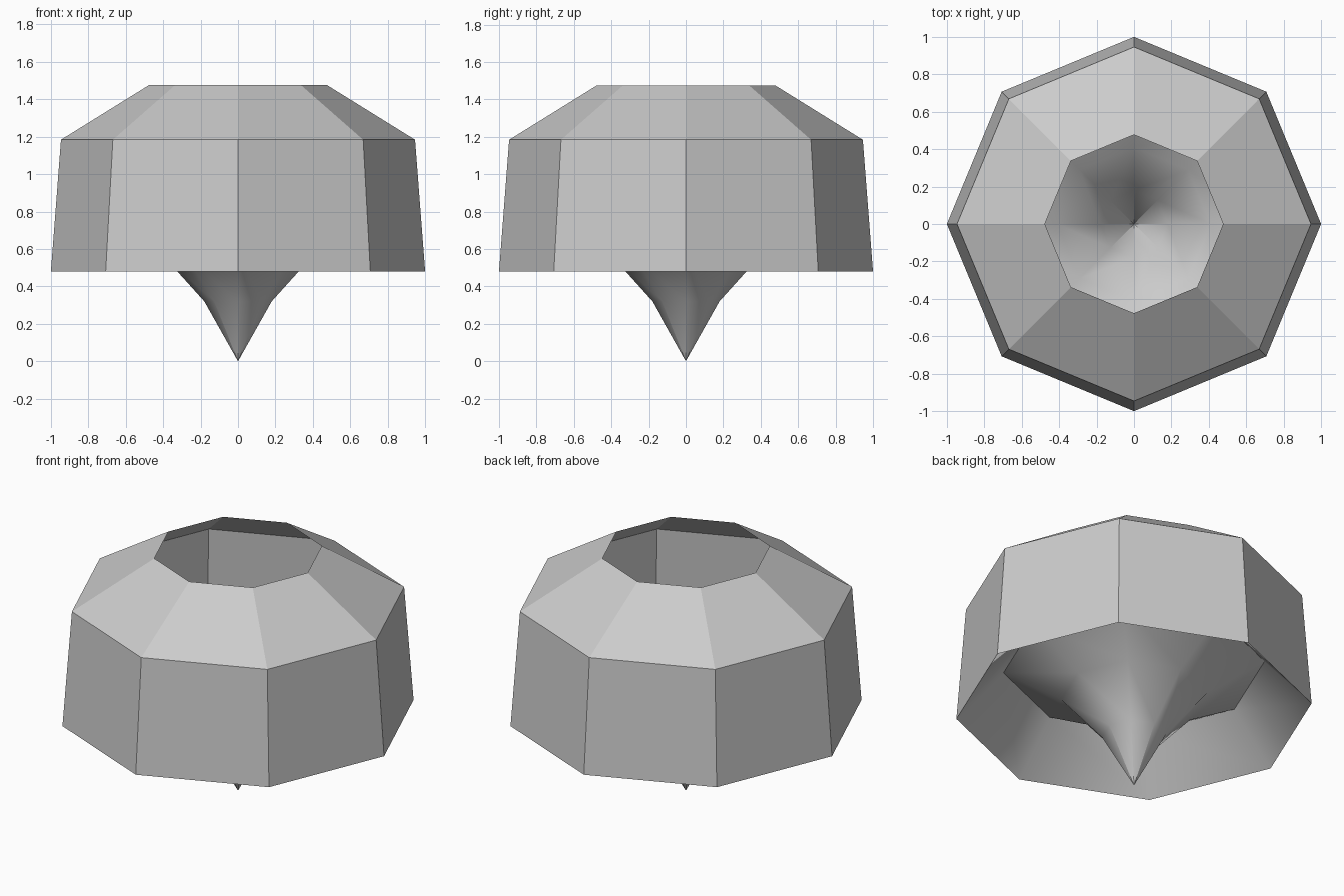
import bpy
import bmesh
import math

SIDES = 8

cube = bpy.data.objects.get("Cube")
if cube:
    bpy.data.objects.remove(cube, do_unlink=True)

# One plain grey for the whole shell
grey = bpy.data.materials.new("light_grey")
grey.use_nodes = True
colour = (0.6, 0.6, 0.6, 1)
grey.diffuse_color = colour
grey.node_tree.nodes["Principled BSDF"].inputs["Base Color"].default_value = colour

# Thin shell profile (radius, height): open top rim, roof, outer wall,
# then the hollow underside and the pointed funnel
profile = [(0.477, 1.475), (0.946, 1.184), (1.0, 0.48),
           (0.735, 0.765), (0.41, 0.575), (0.18, 0.32)]
OUTER_BANDS = 2

bm = bmesh.new()
rings = []
for radius, height in profile:
    angles = [math.tau * i / SIDES for i in range(SIDES)]
    rings.append([bm.verts.new((radius * math.cos(a), radius * math.sin(a), height))
                  for a in angles])
tip = bm.verts.new((0, 0, 0))

outer_faces = []
for band, (upper, lower) in enumerate(zip(rings, rings[1:])):
    for i in range(SIDES):
        j = (i + 1) % SIDES
        face = bm.faces.new((upper[i], lower[i], lower[j], upper[j]))
        if band < OUTER_BANDS:
            outer_faces.append(face)
for i in range(SIDES):
    bm.faces.new((rings[-1][i], tip, rings[-1][(i + 1) % SIDES]))

bm.faces.index_update()
flat_ids = [face.index for face in outer_faces]
mesh = bpy.data.meshes.new("funnel_dome")
bm.to_mesh(mesh)
bm.free()
mesh.materials.append(grey)

dome = bpy.data.objects.new("funnel_dome", mesh)
bpy.context.collection.objects.link(dome)
bpy.ops.object.select_all(action="DESELECT")
dome.select_set(True)
bpy.context.view_layer.objects.active = dome

# Smooth hollow underside, faceted outside
bpy.ops.object.shade_smooth_by_angle(angle=math.radians(35))
for index in flat_ids:
    mesh.polygons[index].use_smooth = False
